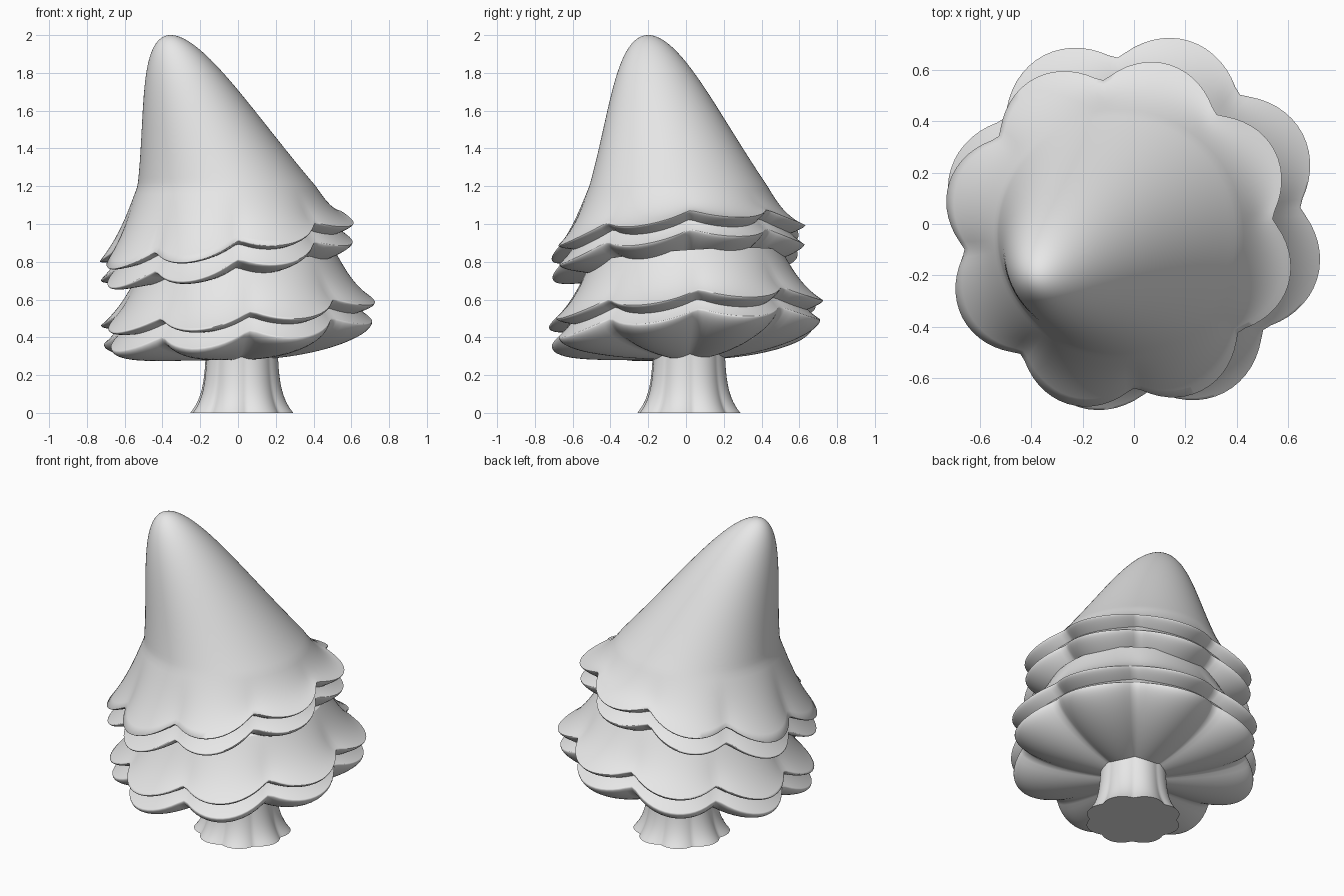
import bpy
import math

if "Cube" in bpy.data.objects:
    bpy.data.objects.remove(bpy.data.objects["Cube"], do_unlink=True)

SEGMENTS = 128
LOBES = 8
NOTCH = math.radians(6)
SCALLOP = 0.15
FULL = 1.1

grey = bpy.data.materials.new("plain grey")
grey.use_nodes = True
colour = (0.8, 0.8, 0.8, 1)
grey.diffuse_color = colour
grey.node_tree.nodes["Principled BSDF"].inputs["Base Color"].default_value = colour


def ring(radius, z, centre, slope, depth):
    """One scalloped loop of points; the notches sit higher than the lobes."""
    points = []
    for k in range(SEGMENTS):
        angle = math.tau * k / SEGMENTS
        wave = math.sin(LOBES / 2 * (angle - NOTCH))
        dip = depth * (1 - (wave * wave + 0.01) ** 0.4)
        x = radius * (1 - dip) * math.cos(angle)
        y = radius * (1 - dip) * math.sin(angle)
        rise = slope[0] * x + slope[1] * y
        if slope[0]:
            rise += dip / 2
        points.append((centre[0] + x, centre[1] + y, z + rise))
    return points


def skin(name, rings):
    """Join the loops with quads, close both ends and smooth the surface."""
    verts = [point for loop in rings for point in loop]
    faces = []
    for start in range(0, len(verts) - SEGMENTS, SEGMENTS):
        for k in range(SEGMENTS):
            near, far = start + k, start + (k + 1) % SEGMENTS
            faces.append((near, far, far + SEGMENTS, near + SEGMENTS))
    faces.append(tuple(reversed(range(SEGMENTS))))
    faces.append(tuple(range(len(verts) - SEGMENTS, len(verts))))
    mesh = bpy.data.meshes.new(name)
    mesh.from_pydata(verts, [], faces)
    mesh.materials.append(grey)
    obj = bpy.data.objects.new(name, mesh)
    bpy.context.collection.objects.link(obj)
    bpy.ops.object.select_all(action="DESELECT")
    obj.select_set(True)
    bpy.context.view_layer.objects.active = obj
    bpy.ops.object.shade_smooth_by_angle(angle=math.radians(70))


def flare(h):
    """Radius of the bell-shaped cone at a distance below its peak."""
    return 0.45 * math.sqrt(h) + 0.12 * h ** 2.6 + 0.02 * h ** 12


def layer(name, radius, z, drop, height, centre, slope, settle):
    """A skirt with a bowl-shaped underside; its tilt fades over settle."""
    rings = []
    # Underside, a quarter ellipse out to the rim
    steps = 24
    for k in range(1, steps):
        turn = math.pi / 2 * k / steps
        out = math.sin(turn)
        tilt = [s * out for s in slope]
        rings.append(ring(radius * out, z - drop * math.cos(turn),
                          centre, tilt, SCALLOP * out))
    # Upper side, sweeping in from the rim and leaning once it has settled
    steps = 64
    for k in range(steps + 1):
        up = height * math.sin(math.pi / 2 * k / steps)
        size = radius * flare(max(FULL - up, 0)) / flare(FULL)
        tilt = [s * max(0, 1 - up / settle) for s in slope]
        lean = max(0, up - 0.3)
        middle = (centre[0] - 0.37 * lean, centre[1] - 0.2 * lean)
        depth = SCALLOP * max(0, 1 - up / 0.3) ** 1.5
        rings.append(ring(max(size, 0.001), z + up, middle, tilt, depth))
    skin(name, rings)


# Fluted trunk, spreading at the foot
trunk = []
for k in range(20):
    z = 0.02 * k
    spread = math.exp(-z / 0.1)
    trunk.append(ring(0.19 + 0.09 * spread, z, (0.02, 0.015), (0, 0),
                      0.04 + 0.08 * spread))
skin("trunk", trunk)

# Lower tier: the boughs, then the layer resting on them
low = dict(centre=(0, 0), slope=(0.1, 0.08), settle=2)
layer("lower_boughs", radius=0.73, z=0.42, drop=0.14, height=0.1, **low)
layer("lower_layer", radius=0.745, z=0.52, drop=0.07, height=0.3, **low)

# Upper tier: the boughs, then the tall leaning cap
high = dict(centre=(-0.06, -0.04), slope=(0.17, 0.1))
layer("upper_boughs", radius=0.685, z=0.8, drop=0.08, height=0.1, settle=2, **high)
layer("leaning_cap", radius=0.69, z=0.9, drop=0.05, height=FULL, settle=0.3, **high)
